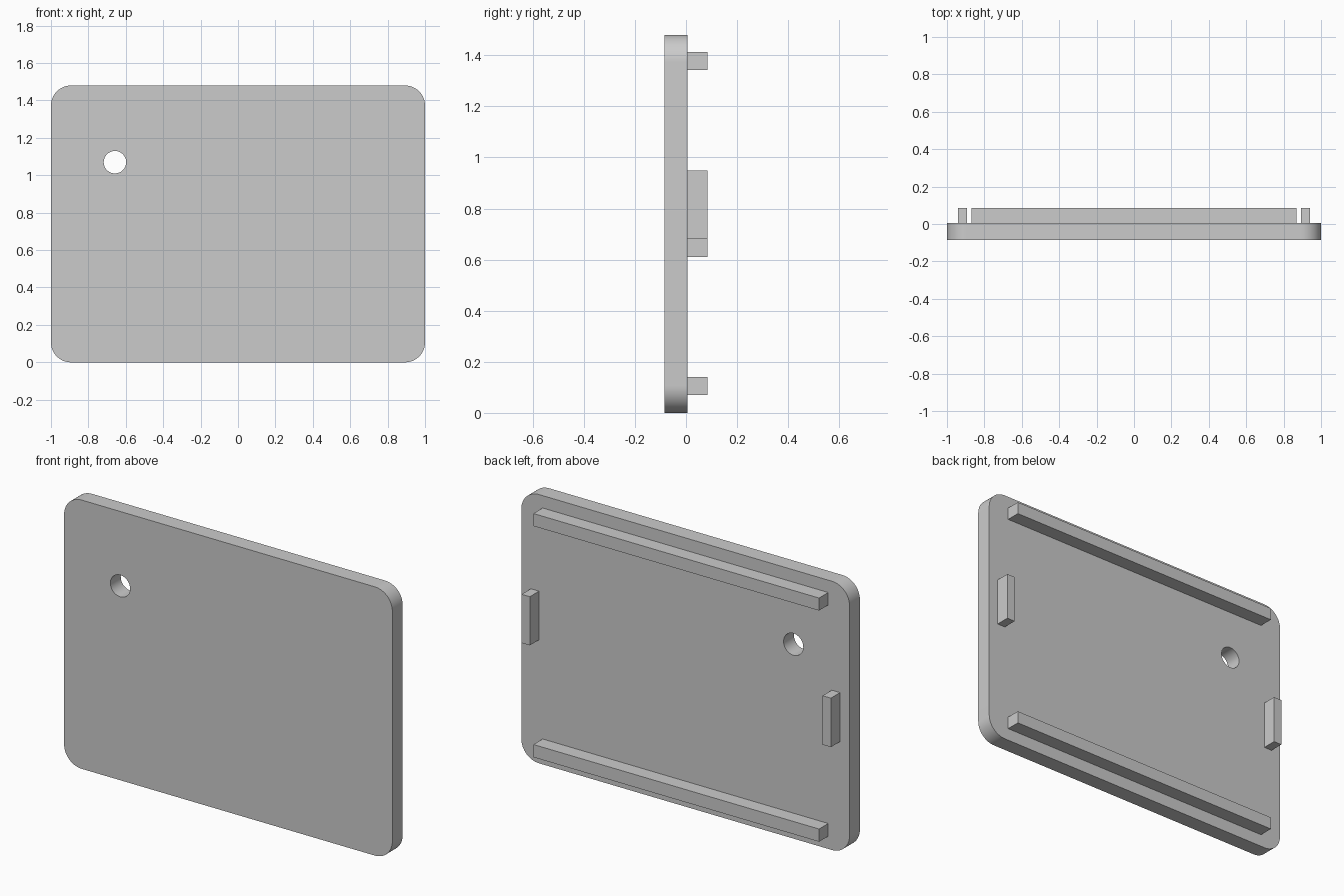
import bpy
import bmesh
from math import cos, sin, pi

if "Cube" in bpy.data.objects:
    bpy.data.objects.remove(bpy.data.objects["Cube"], do_unlink=True)

WIDTH, HEIGHT = 2.0, 1.48
FRONT, SEAT, BACK = -0.085, 0.005, 0.085
CORNER = 0.107

grey = bpy.data.materials.new("plain grey")
grey.use_nodes = True
colour = (0.6, 0.6, 0.6, 1)
grey.diffuse_color = colour
grey.node_tree.nodes["Principled BSDF"].inputs["Base Color"].default_value = colour


def add_object(name, bm):
    mesh = bpy.data.meshes.new(name)
    bmesh.ops.recalc_face_normals(bm, faces=bm.faces)
    bm.to_mesh(mesh)
    bm.free()
    obj = bpy.data.objects.new(name, mesh)
    bpy.context.collection.objects.link(obj)
    mesh.materials.append(grey)
    return obj


def extrude_profile(name, points, y0, y1):
    """Extrude an x-z outline from y0 to y1."""
    bm = bmesh.new()
    face = bm.faces.new([bm.verts.new((x, y0, z)) for x, z in points])
    result = bmesh.ops.extrude_face_region(bm, geom=[face])
    verts = [v for v in result["geom"] if isinstance(v, bmesh.types.BMVert)]
    bmesh.ops.translate(bm, verts=verts, vec=(0, y1 - y0, 0))
    return add_object(name, bm)


def arc(cx, cz, radius, start, end, steps):
    angles = [start + (end - start) * i / steps for i in range(steps + 1)]
    return [(cx + radius * cos(a), cz + radius * sin(a)) for a in angles]


def bar(name, x0, x1, z0, z1):
    return extrude_profile(name, [(x0, z0), (x1, z0), (x1, z1), (x0, z1)], SEAT, BACK)


# Rounded cover plate
dx, low, high = WIDTH / 2 - CORNER, CORNER, HEIGHT - CORNER
centres = [(dx, high), (-dx, high), (-dx, low), (dx, low)]
outline = []
for i, (cx, cz) in enumerate(centres):
    outline += arc(cx, cz, CORNER, i * pi / 2, (i + 1) * pi / 2, 16)
plate = extrude_profile("cover_plate", outline, FRONT, SEAT)

# Round through hole
cutter = extrude_profile("hole_cutter", arc(-0.658, 1.07, 0.06, 0, 2 * pi, 48)[:-1], -0.2, 0.2)
cut = plate.modifiers.new("hole", 'BOOLEAN')
cut.operation = 'DIFFERENCE'
cut.solver = 'EXACT'
cut.object = cutter
bpy.context.view_layer.objects.active = plate
plate.select_set(True)
bpy.ops.object.modifier_apply(modifier=cut.name)
bpy.data.objects.remove(cutter, do_unlink=True)
bpy.ops.object.shade_smooth_by_angle(angle=pi / 6)

# Long locating ribs on the back
bar("top_rib", -0.87, 0.87, 1.343, 1.412)
bar("bottom_rib", -0.87, 0.87, 0.07, 0.14)

# Short side tabs, slightly staggered in height
bar("left_tab", 0.892, 0.942, 0.68, 0.948)
bar("right_tab", -0.942, -0.892, 0.61, 0.88)
